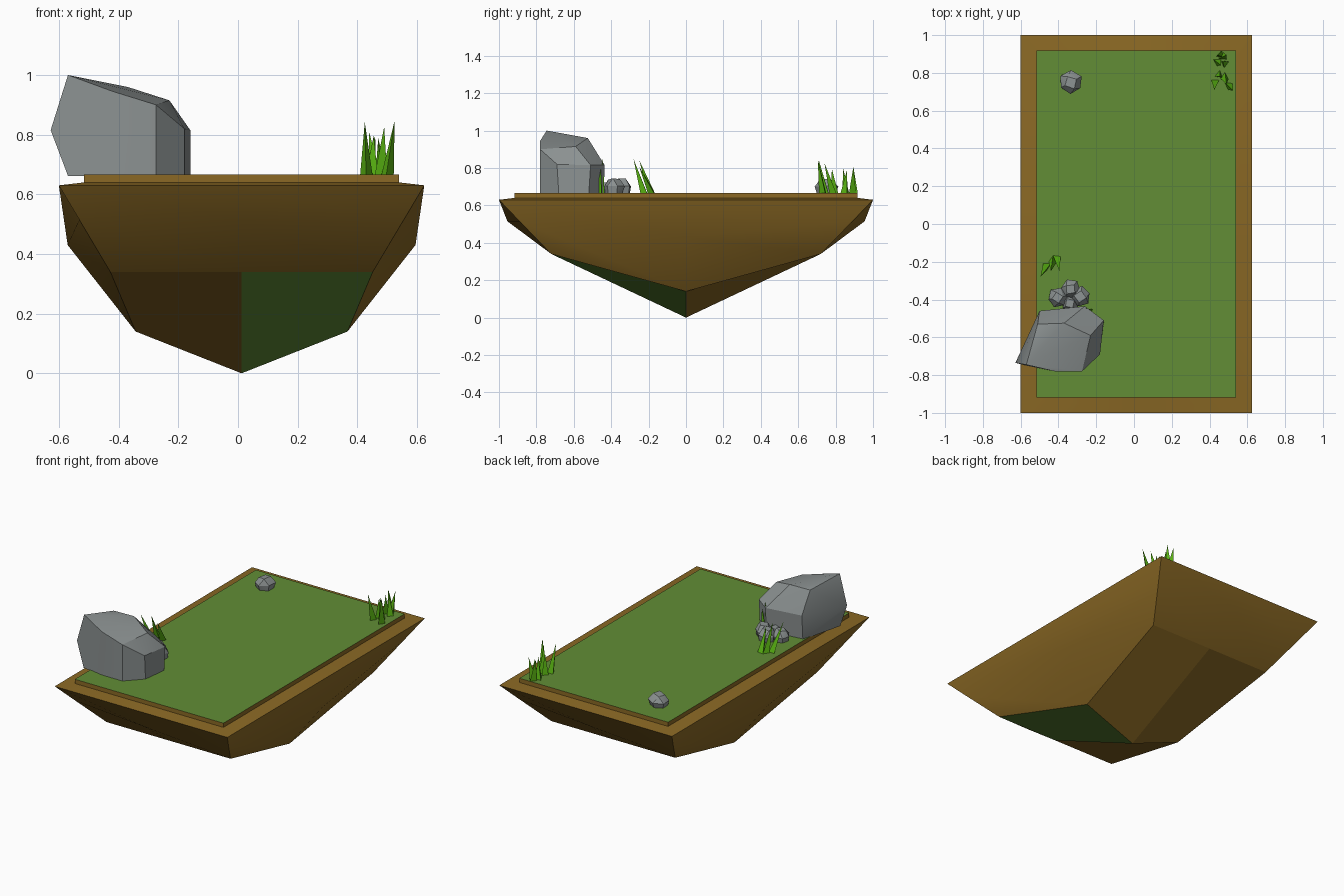
import bpy, bmesh, math, random
from mathutils import Vector

if "Cube" in bpy.data.objects:
    bpy.data.objects.remove(bpy.data.objects["Cube"])
random.seed(4)
GROUND = 0.667
CX = 0.012


def material(name, rgb):
    m = bpy.data.materials.new(name)
    m.use_nodes = True
    m.diffuse_color = (*rgb, 1)
    m.node_tree.nodes["Principled BSDF"].inputs["Base Color"].default_value = (*rgb, 1)
    return m


SOIL = material("soil brown", (0.258, 0.141, 0.018))
LAWN = material("lawn green", (0.122, 0.27, 0.037))
STONE = material("stone grey", (0.26, 0.285, 0.285))
BLADE = material("bright grass", (0.1, 0.45, 0.006))


def finish(bm, name, mats, angle=None):
    bmesh.ops.recalc_face_normals(bm, faces=bm.faces)
    mesh = bpy.data.meshes.new(name)
    bm.to_mesh(mesh)
    bm.free()
    for m in mats:
        mesh.materials.append(m)
    ob = bpy.data.objects.new(name, mesh)
    bpy.context.collection.objects.link(ob)
    if angle:
        bpy.ops.object.select_all(action='DESELECT')
        ob.select_set(True)
        bpy.context.view_layer.objects.active = ob
        bpy.ops.object.shade_smooth_by_angle(angle=math.radians(angle))
    return ob


# Floating soil block: rings of (corner xyz, side xz, end yz), top to bottom
rings = [
    ((0.5275, 0.918, GROUND), (0.5275, GROUND), (0.918, GROUND)),
    ((0.5275, 0.918, 0.64), (0.5275, 0.64), (0.918, 0.64)),
    ((0.6125, 1, 0.63), (0.6125, 0.63), (1, 0.63)),
    ((0.544, 0.89, 0.515), (0.583, 0.43), (0.955, 0.515)),
    ((0.44, 0.72, 0.34), (0.355, 0.14), (0.72, 0.34)),
]
bm = bmesh.new()
loops = []
for (cx, cy, cz), (sx, sz), (ey, ez) in rings:
    pts = [(cx, -cy, cz), (sx, 0, sz), (cx, cy, cz), (0, ey, ez),
           (-cx, cy, cz), (-sx, 0, sz), (-cx, -cy, cz), (0, -ey, ez)]
    loops.append([bm.verts.new((x + CX, y, z)) for x, y, z in pts])
for a, b in zip(loops, loops[1:]):
    for i in range(8):
        j = (i + 1) % 8
        bm.faces.new((a[i], a[j], b[j], b[i]))

# Lawn on top, four flat faces to the bottom tip, one of them green
bm.faces.new(loops[0]).material_index = 1
tip = bm.verts.new((CX, 0, 0))
low = loops[-1]
for i in range(0, 8, 2):
    face = bm.faces.new((low[i - 1], low[i], low[i + 1], tip))
    c = face.calc_center_median()
    face.material_index = int(c.x > CX and c.y < 0)
island = finish(bm, "soil_block", [SOIL, LAWN], 40)
for p in island.data.polygons:
    if p.center.z < 0.25 and tuple(island.data.vertices[p.vertices[-1]].co)[2] < 0.5:
        if any(island.data.vertices[v].co.z < 0.01 for v in p.vertices):
            p.use_smooth = False


def hull(name, points):
    bm = bmesh.new()
    for p in points:
        bm.verts.new(p)
    res = bmesh.ops.convex_hull(bm, input=bm.verts)
    loose = {g for g in res["geom_interior"] + res["geom_unused"]
             if isinstance(g, bmesh.types.BMVert)}
    bmesh.ops.delete(bm, geom=list(loose), context='VERTS')
    bmesh.ops.dissolve_limit(bm, angle_limit=math.radians(4),
                             verts=bm.verts, edges=bm.edges)
    return finish(bm, name, [STONE], 25)


# Boulder: base outline, waist and crown
base = [(-0.57, -0.75), (-0.42, -0.78), (-0.275, -0.78), (-0.18, -0.68),
        (-0.16, -0.52), (-0.26, -0.44), (-0.5, -0.47)]
waist = [(-0.628, -0.735, 0.815), (-0.18, -0.69, 0.82), (-0.16, -0.51, 0.815),
         (-0.26, -0.435, 0.815), (-0.5, -0.46, 0.82)]
crown = [(-0.57, -0.745, 1.0), (-0.42, -0.78, 0.945), (-0.275, -0.78, 0.9),
         (-0.23, -0.59, 0.915), (-0.37, -0.525, 0.96), (-0.51, -0.53, 0.96)]
hull("boulder", [(x, y, GROUND - 0.005) for x, y in base] + waist + crown)


def pebble(name, x, y, r, height, turn):
    pts = []
    for h, scale, n in ((0, 0.88, 6), (0.5, 1, 6), (1, 0.6, 4)):
        for i in range(n):
            a = turn + math.tau * i / n
            s = r * scale * random.uniform(0.9, 1.08)
            pts.append((x + s * math.cos(a), y + s * math.sin(a),
                        GROUND - 0.003 + height * (h + 0.08 * h * math.cos(a))))
    hull(name, pts)


pebble("lone_pebble", -0.335, 0.75, 0.062, 0.072, 0.5)
pebble("pebble_left", -0.405, -0.39, 0.052, 0.07, 0.2)
pebble("pebble_back", -0.335, -0.345, 0.052, 0.075, 0.9)
pebble("pebble_right", -0.285, -0.385, 0.055, 0.075, 1.4)
pebble("pebble_front", -0.34, -0.42, 0.045, 0.055, 0.6)


# Grass tufts: blades are slim three-sided spikes (x, y, lean x, lean y, height)
def tuft(name, blades, r=0.024):
    bm = bmesh.new()
    for n, (x, y, lx, ly, h) in enumerate(blades):
        foot = [bm.verts.new((x + r * math.cos(a), y + r * math.sin(a), GROUND - 0.002))
                for a in (0.5 + n + math.tau * k / 3 for k in range(3))]
        top = bm.verts.new((x + lx, y + ly, GROUND + h))
        bm.faces.new(foot)
        for k in range(3):
            bm.faces.new((foot[k], foot[(k + 1) % 3], top))
    finish(bm, name, [BLADE])


tuft("back_grass_near", [(0.43, 0.75, -0.005, -0.04, 0.175), (0.48, 0.78, 0.01, -0.04, 0.16),
                         (0.5, 0.735, 0.025, -0.03, 0.18), (0.45, 0.79, 0.005, -0.01, 0.13)])
tuft("back_grass_far", [(0.44, 0.86, 0.02, -0.02, 0.13), (0.47, 0.885, 0.02, 0.01, 0.14),
                        (0.48, 0.85, -0.01, 0.01, 0.12), (0.46, 0.895, -0.02, 0, 0.14)])
tuft("side_grass", [(-0.46, -0.22, -0.035, -0.06, 0.18), (-0.43, -0.19, -0.01, -0.06, 0.175),
                    (-0.41, -0.18, 0.015, -0.07, 0.14)])
tuft("boulder_grass", [(-0.3, -0.45, 0, -0.005, 0.15), (-0.26, -0.455, 0.01, 0.01, 0.18),
                       (-0.235, -0.46, 0.015, 0.005, 0.13)], 0.02)
